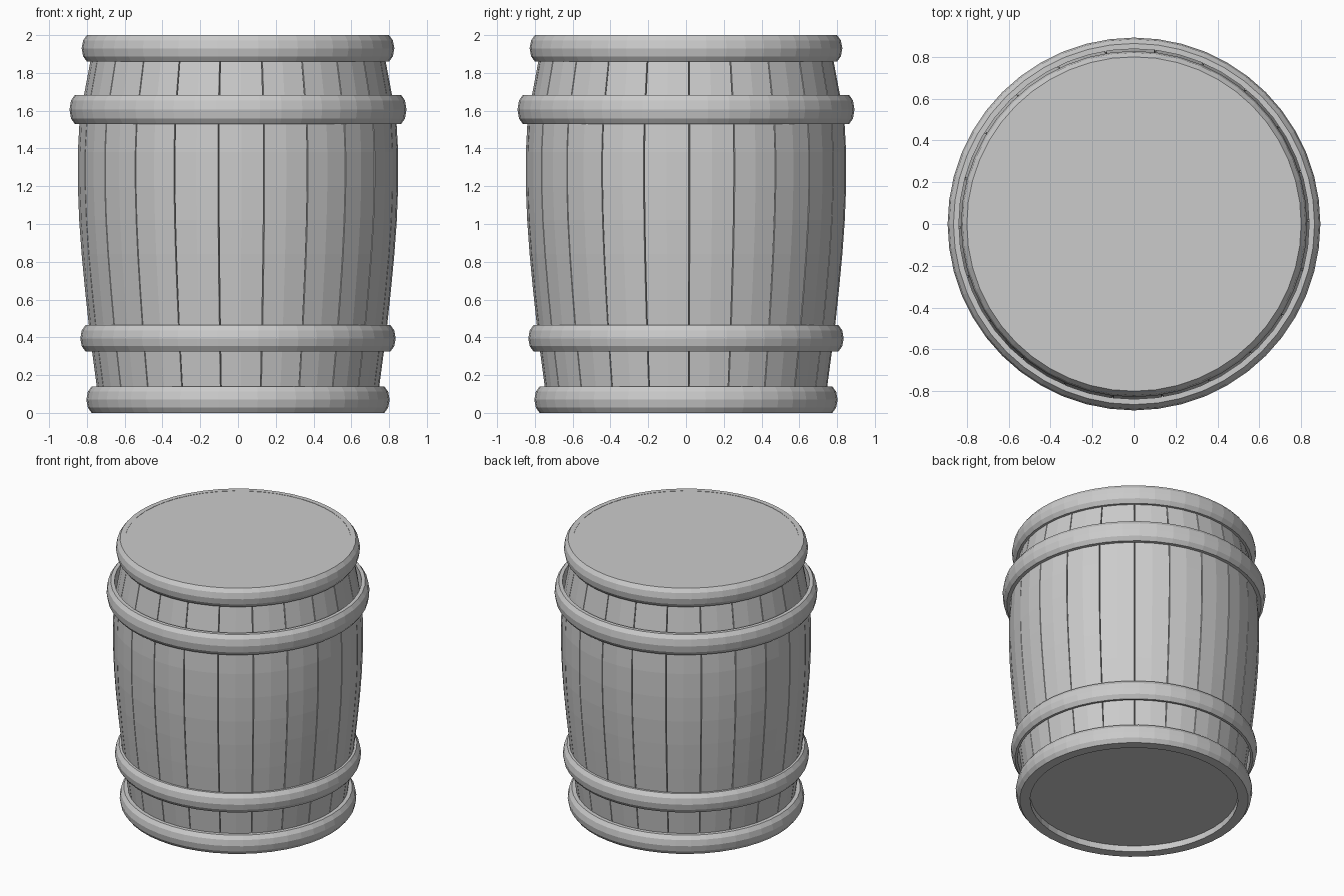
import bpy, bmesh
from math import sin, cos, tau, radians

if "Cube" in bpy.data.objects:
    bpy.data.objects.remove(bpy.data.objects["Cube"])


def lathe(name, profile, angles, closed=False, dips=None):
    """Revolve (radius, z) points through the angles; dips lower the radius at each angle."""
    bm = bmesh.new()
    dips = dips or [0.0] * len(angles)
    rings = [[bm.verts.new(((r - d) * cos(a), (r - d) * sin(a), z))
              for a, d in zip(angles, dips)] for r, z in profile]
    n = len(angles)
    pairs = list(zip(rings, rings[1:]))
    if closed:
        pairs.append((rings[-1], rings[0]))
    for lo, hi in pairs:
        for i in range(n):
            j = (i + 1) % n
            bm.faces.new((lo[i], lo[j], hi[j], hi[i]))
    if not closed:
        bm.faces.new(rings[0][::-1])
        bm.faces.new(rings[-1])
    bmesh.ops.recalc_face_normals(bm, faces=bm.faces)
    mesh = bpy.data.meshes.new(name)
    bm.to_mesh(mesh)
    bm.free()
    obj = bpy.data.objects.new(name, mesh)
    bpy.context.collection.objects.link(obj)
    return obj


# Stave wall: each stave has two facets, separated by a narrow groove
STAVES = 22
step, gap, start = tau / STAVES, radians(0.2), radians(-97)
stave_angles, stave_dips = [], []
for i in range(STAVES):
    a = start + i * step
    stave_angles += [a, a + gap, a + step / 2, a + step - gap]
    stave_dips += [0.03, 0, 0, 0]
body_profile = [(0.735, 0.05), (0.748, 0.14), (0.772, 0.32), (0.79, 0.465),
                (0.81, 0.65), (0.828, 0.84), (0.841, 1.02), (0.848, 1.2),
                (0.848, 1.38), (0.84, 1.53), (0.816, 1.68), (0.782, 1.86),
                (0.76, 1.96)]
lathe("staves", body_profile, stave_angles, dips=stave_dips)

# Hoops: rounded bands standing off the tapering wall
ring = [tau * i / 48 for i in range(48)]


def hoop(name, radius, inner, z0, z1):
    mid = (z0 + z1) / 2
    profile = [(inner, z0), (radius - 0.028, z0), (radius - 0.008, z0 + 0.028),
               (radius, mid), (radius - 0.008, z1 - 0.028),
               (radius - 0.028, z1), (inner, z1)]
    return lathe(name, profile, ring, closed=True)


hoop("bottom_hoop", 0.803, 0.705, 0.0, 0.14)
hoop("lower_hoop", 0.835, 0.79, 0.325, 0.465)
hoop("upper_hoop", 0.892, 0.838, 1.53, 1.683)
hoop("top_hoop", 0.828, 0.765, 1.86, 2.0)

# Lid, nearly flush with the top hoop, and recessed base
lathe("lid", [(0.772, 1.93), (0.772, 1.998)], stave_angles)
lathe("base", [(0.72, 0.045), (0.72, 0.09)], ring)
